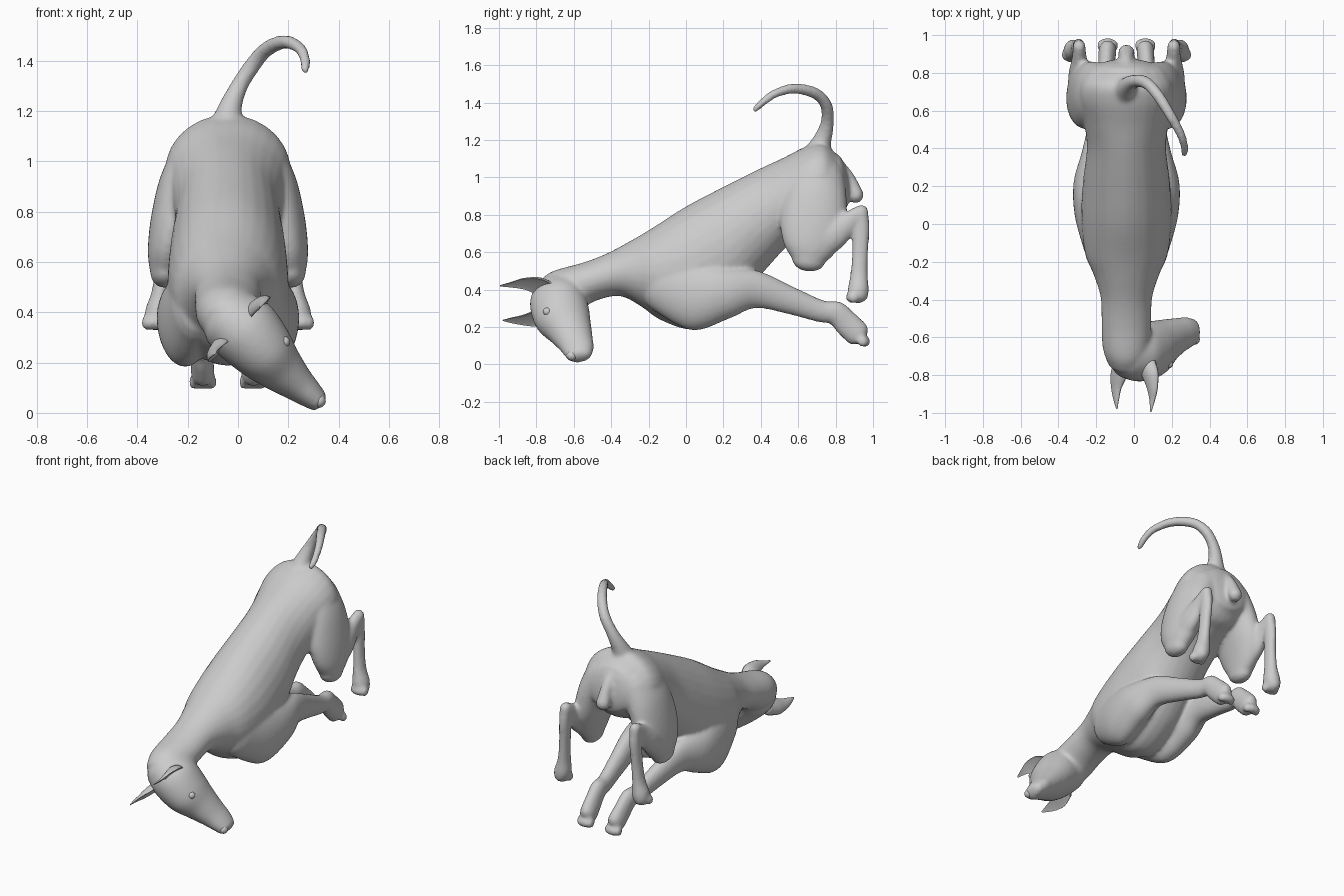
import bpy, bmesh
from math import sin, cos, pi
from mathutils import Vector as V

CX = -0.04          # mid-plane of the animal
N = 28              # points round each cross-section


def catmull(p0, p1, p2, p3, t):
    return 0.5 * (2 * p1 + (p2 - p0) * t + (2 * p0 - 5 * p1 + 4 * p2 - p3) * t * t
                  + (3 * p1 - p0 - 3 * p2 + p3) * t ** 3)


def loft(name, rings, steps=6, cup=1.0, bulge=1.0):
    """Skin smoothly interpolated (centre, side, up) sections, with rounded ends."""
    k = len(rings)
    fine = []
    for i in range(k - 1):
        q = [rings[max(0, min(k - 1, i + d))] for d in (-1, 0, 1, 2)]
        for j in range(steps):
            fine.append([catmull(*(r[m] for r in q), j / steps) for m in range(3)])
    fine.append(list(rings[-1]))

    def cap(end, nxt):
        d = (end[0] - nxt[0]).normalized() * min(end[1].length, end[2].length) * bulge
        return [[end[0] + d * sin(a), end[1] * cos(a), end[2] * cos(a)]
                for a in (0.45, 0.85, 1.2, 1.45)]
    fine = cap(fine[0], fine[1])[::-1] + fine + cap(fine[-1], fine[-2])

    bm = bmesh.new()
    loops = []
    for c, s, u in fine:
        loops.append([bm.verts.new(c + s * cos(2 * pi * i / N)
                      + u * sin(2 * pi * i / N) * (cup if i > N / 2 else 1)) for i in range(N)])
    for a, b in zip(loops, loops[1:]):
        for i in range(N):
            bm.faces.new((a[i], a[(i + 1) % N], b[(i + 1) % N], b[i]))
    bm.faces.new(loops[0])
    bm.faces.new(loops[-1])
    bmesh.ops.recalc_face_normals(bm, faces=bm.faces)
    me = bpy.data.meshes.new(name)
    bm.to_mesh(me)
    bm.free()
    me.shade_smooth()
    ob = bpy.data.objects.new(name, me)
    bpy.context.collection.objects.link(ob)
    return ob


def tube(name, pts, side=(1, 0, 0), **kw):
    """Loft along a path of (x, y, z, half width, half depth)."""
    rings = []
    for i, p in enumerate(pts):
        t = (V(pts[min(i + 1, len(pts) - 1)][:3]) - V(pts[max(i - 1, 0)][:3])).normalized()
        s = V(side)
        s = (s - t * s.dot(t)).normalized()
        rings.append((V(p[:3]), s * p[3], t.cross(s) * p[4]))
    return loft(name, rings, **kw)


def ball(name, loc, r, scale=(1, 1, 1)):
    bpy.ops.mesh.primitive_uv_sphere_add(segments=16, ring_count=10, radius=r, location=loc)
    ob = bpy.context.object
    ob.name, ob.scale = name, scale
    bpy.ops.object.shade_smooth()
    return ob


parts = []

# torso and neck: top (y, z), bottom (y, z), half width
profile = [(-.78, .45, -.68, .27, .10), (-.71, .50, -.58, .29, .127),
           (-.55, .545, -.47, .345, .132), (-.42, .595, -.35, .365, .137),
           (-.29, .665, -.24, .31, .175), (-.18, .73, -.13, .235, .22),
           (0, .845, .05, .188, .24), (.2, .95, .25, .30, .23),
           (.38, 1.04, .42, .50, .21), (.52, 1.105, .57, .66, .225),
           (.64, 1.165, .70, .74, .25), (.73, 1.185, .78, .77, .235),
           (.80, 1.13, .835, .82, .17)]
parts.append(loft("torso", [(V((CX, (a + c) / 2, (b + d) / 2)), V((w, 0, 0)),
                             V((0, (a - c) / 2, (b - d) / 2))) for a, b, c, d, w in profile],
                  bulge=.35))

# head, turned down and to one side, with a blunt muzzle
EAR_AXIS = (.68, -.1, .72)
parts.append(tube("head", [(-.035, -.665, .375, .13, .15), (.03, -.68, .325, .142, .155),
                           (.10, -.66, .25, .127, .15), (.165, -.62, .18, .10, .12),
                           (.235, -.59, .117, .072, .096), (.285, -.575, .075, .056, .083),
                           (.32, -.572, .045, .043, .067)], EAR_AXIS, bulge=.5))

# tail
parts.append(tube("tail", [(-.04, .69, 1.10, .085, .085), (-.037, .725, 1.19, .053, .053),
                           (0, .755, 1.29, .036, .036), (.06, .75, 1.385, .033, .033),
                           (.12, .69, 1.45, .031, .031), (.19, .58, 1.475, .028, .028),
                           (.245, .48, 1.45, .024, .024), (.265, .42, 1.41, .022, .022),
                           (.268, .37, 1.365, .018, .018)]))

# lump under the tail
parts.append(tube("rear_lump", [(CX, .79, 1.07, .04, .05), (CX, .865, 1.0, .034, .036),
                                (CX, .908, .905, .045, .043)]))

# leg paths, as offsets from the mid-plane
legs = {
    "front_leg": [(.125, -.12, .44, .10, .16), (.17, .06, .37, .105, .19),
                  (.185, .22, .385, .095, .14), (.17, .38, .40, .065, .10),
                  (.145, .55, .345, .052, .075), (.12, .72, .285, .044, .06),
                  (.11, .80, .275, .045, .066), (.105, .86, .218, .044, .07),
                  (.1, .915, .165, .048, .07)],
    "thigh": [(.11, .70, 1.0, .12, .15), (.175, .69, .89, .105, .17),
              (.218, .68, .75, .092, .178), (.245, .665, .63, .075, .145),
              (.252, .655, .555, .058, .09)],
    "shank": [(.25, .66, .62, .06, .09), (.255, .78, .69, .053, .085),
              (.25, .87, .76, .04, .06), (.25, .93, .81, .034, .042)],
    "hind_foot": [(.25, .937, .82, .034, .038), (.253, .937, .72, .032, .045),
                  (.26, .93, .58, .031, .043), (.268, .925, .48, .036, .047),
                  (.278, .922, .41, .05, .056), (.285, .92, .375, .048, .056)],
}
for s in (-1, 1):
    for name, path in legs.items():
        parts.append(tube(name, [(CX + s * p[0],) + p[1:] for p in path]))
    # toes
    for d in (-.038, -.014, .014, .038):
        k = .012 * (abs(d) < .02)
        parts.append(ball("toe", (CX + s * .1 + d, .945 + k, .122), .023, (.8, 1.3, 1.3)))
        parts.append(ball("toe", (CX + s * .288 + d, .895 - k, .358), .025, (.8, 1.2, 1.2)))

# fuse the flesh into one smooth skin
bpy.ops.object.select_all(action='DESELECT')
for ob in parts:
    ob.select_set(True)
bpy.context.view_layer.objects.active = parts[0]
bpy.ops.object.join()
body = bpy.context.object
body.name = "dog_body"
rm = body.modifiers.new("fuse", 'REMESH')
rm.mode, rm.voxel_size, rm.use_smooth_shade = 'VOXEL', 0.011, True
sm = body.modifiers.new("soften", 'SMOOTH')
sm.factor, sm.iterations = 0.5, 9

# cupped ears
tube("ear_upper", [(.07, -.74, .39, .06, .05), (.092, -.80, .42, .055, .04),
                   (.10, -.87, .43, .038, .024), (.098, -.93, .425, .02, .014),
                   (.09, -.99, .42, .005, .005)], EAR_AXIS, cup=-.15)
tube("ear_lower", [(-.055, -.74, .26, .06, .05), (-.08, -.81, .24, .053, .038),
                   (-.092, -.87, .235, .036, .022), (-.093, -.93, .235, .02, .012),
                   (-.09, -.975, .235, .005, .005)], EAR_AXIS, cup=-.15)

# eyes and nose
for loc in ((.185, -.742, .282), (.065, -.742, .18)):
    ball("eye", loc, .022)
ball("nose", (.323, -.61, .047), .026, (1, 1.1, 1))
